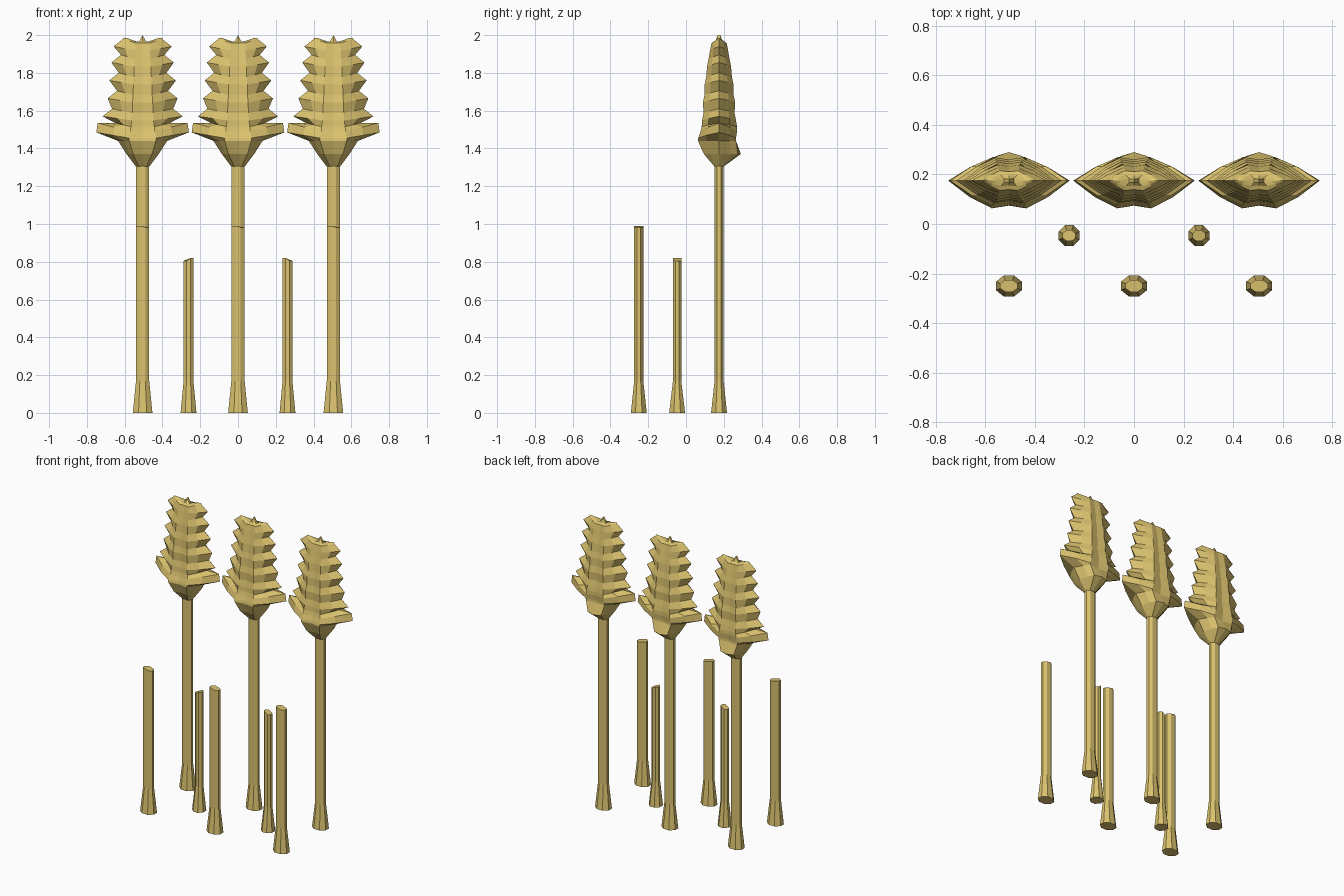
import bpy, math

if "Cube" in bpy.data.objects:
    bpy.data.objects.remove(bpy.data.objects["Cube"])

gold = bpy.data.materials.new("straw")
gold.diffuse_color = (0.72, 0.55, 0.16, 1)
gold.use_nodes = True
gold.node_tree.nodes["Principled BSDF"].inputs["Base Color"].default_value = gold.diffuse_color


def make(name, verts, faces, loc):
    me = bpy.data.meshes.new(name)
    me.from_pydata(verts, [], faces)
    me.materials.append(gold)
    ob = bpy.data.objects.new(name, me)
    ob.location = loc
    bpy.context.collection.objects.link(ob)
    return ob


def bridge(rings, n):
    return [(r * n + i, r * n + (i + 1) % n, (r + 1) * n + (i + 1) % n, (r + 1) * n + i)
            for r in range(rings - 1) for i in range(n)]


# Eight-sided stalk with a flared foot; 'step' lowers one half of the cut top
def stalk(name, x, y, height, foot, shaft, step=0.0, low_side=1):
    verts = []
    for z, (rx, ry) in ((0, foot), (0.17, shaft), (height, shaft)):
        for k in range(8):
            a = math.radians(22.5 + 45 * k)
            c, s = math.cos(a) / math.cos(math.pi / 8), math.sin(a) / math.cos(math.pi / 8)
            drop = step if z == height and c * low_side > 0 else 0
            verts.append((c * rx, s * ry, z - drop))
    faces = bridge(3, 8) + [tuple(range(7, -1, -1)), tuple(range(16, 24))]
    make(name, verts, faces, (x, y, 0))


# Ear rings: panel z, panel half width, front depth, back depth, edge z, edge half width
rings = [
    (1.305, .020, .025, .025, 1.305, .036),
    (1.37, .050, .080, .100, 1.37, .085),
    (1.44, .070, .112, .090, 1.44, .130),
    (1.455, .072, .110, .090, 1.485, .245),
    (1.49, .065, .098, .095, 1.535, .238),
    (1.515, .062, .092, .095, 1.535, .145),
]
# Ruffled teeth: an outer tip followed by a valley
tips = [(1.57, .212), (1.665, .185), (1.76, .176), (1.855, .165), (1.94, .153)]
for i, (z, w) in enumerate(tips):
    t = i / 4
    pw = .058 - .018 * t
    d = .090 - .042 * t ** 1.6
    rings.append((z - .022, pw, d, d, z, w))
    rings.append((z + .018, pw - .003, d - .008, d - .008, z + .04, w - .05))
rings.append((1.965, .032, .022, .022, 1.985, .105))
rings.append((1.962, .020, .008, .008, 1.985, .085))


def ear(name, x, y):
    verts = []
    for i, (zp, pw, df, db, ze, w) in enumerate(rings):
        last = i == len(rings) - 1
        zc = 2.0 if last else zp
        mx, mz = pw + .5 * (w - pw), (zp + ze) / 2
        cb = 1.15 if i == 1 else .9
        front = [(0, -df * .9, zc), (pw, -df, zp), (mx, -df * .6, mz), (w, 0, ze)]
        back = [(mx, db * .6, mz), (pw, db, zp), (0, db * cb, zc)]
        half = front + back
        verts += half + [(-a, b, c) for a, b, c in reversed(half[1:-1])]
    n = 12
    b = (len(rings) - 1) * n
    # crest is closed by pairing front and back columns
    cap = [(0, 1, 5, 6), (1, 2, 4, 5), (2, 3, 4), (0, 6, 7, 11), (11, 7, 8, 10), (10, 8, 9)]
    faces = bridge(len(rings), n) + [tuple(b + i for i in f) for f in cap]
    faces.append(tuple(range(n - 1, -1, -1)))
    make(name, verts, faces, (x, y, 0))


# Back row: tall stalks with ears; front row: cut stalks
for label, x in (("left", -.505), ("middle", 0), ("right", .505)):
    stalk("tall_stalk_" + label, x, .175, 1.33, (.052, .042), (.035, .024))
    ear("ear_" + label, x, .175)
    stalk("cut_stalk_" + label, x, -.25, .99, (.052, .042), (.035, .024), .008)

# Middle row: short cut stalks, lower on the outer side
for label, s in (("left", -1), ("right", 1)):
    stalk("short_stalk_" + label, s * .262, -.047, .82, (.042, .042), (.026, .022), .015, s)
